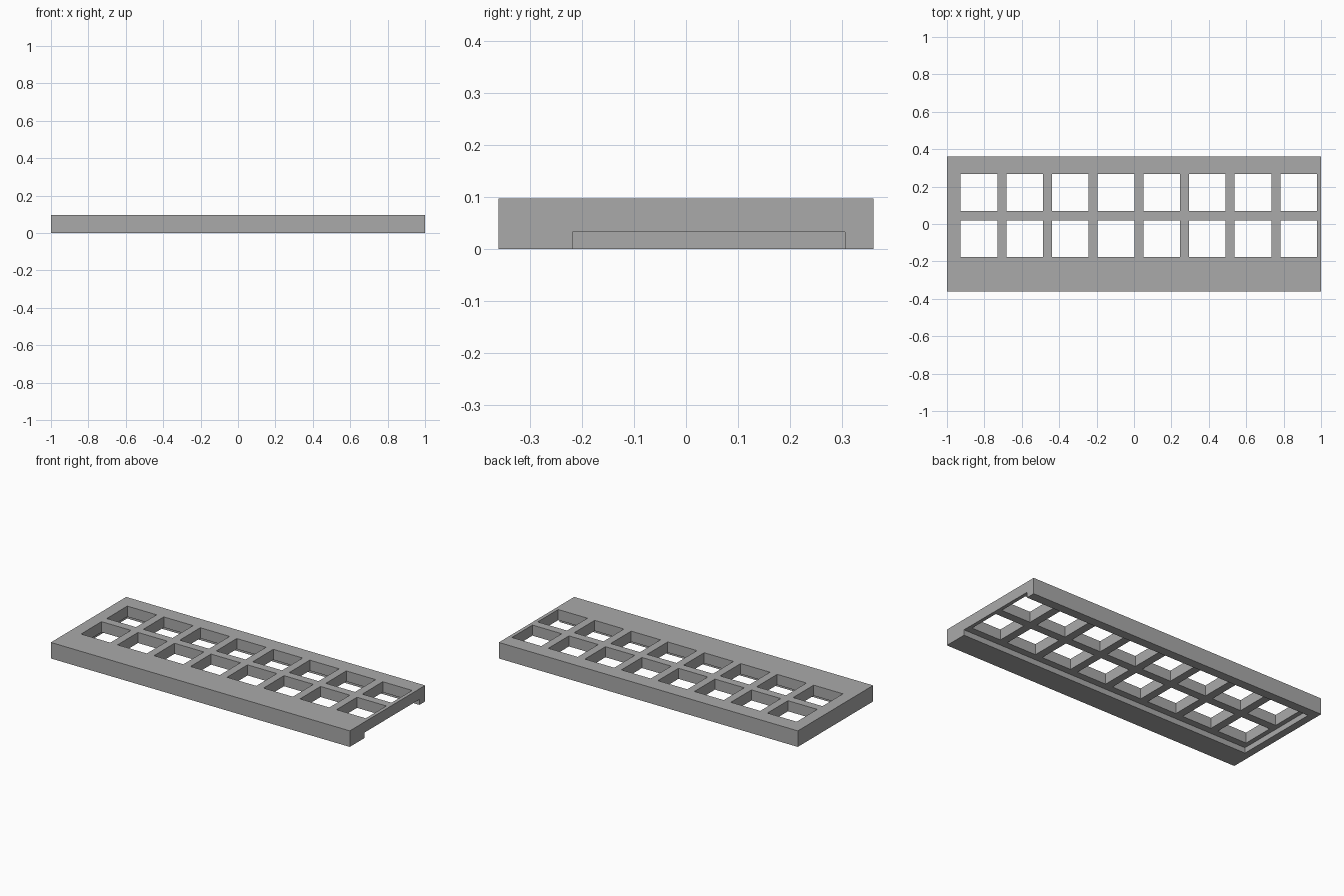
import bpy
import bmesh
from mathutils import Matrix, Vector

default_cube = bpy.data.objects.get("Cube")
if default_cube:
    bpy.data.objects.remove(default_cube, do_unlink=True)

HEIGHT = 0.097
RECESS = 0.033
HOLE = 0.196
PITCH_X, PITCH_Y = 0.2442, 0.246
FIRST_X, FIRST_Y = -0.829, -0.078


def make_boxes(name, boxes):
    """One object from a list of (low corner, high corner) boxes."""
    bm = bmesh.new()
    for low, high in boxes:
        low, high = Vector(low), Vector(high)
        place = Matrix.Translation((low + high) / 2) @ Matrix.Diagonal((*(high - low), 1))
        bmesh.ops.create_cube(bm, size=1, matrix=place)
    mesh = bpy.data.meshes.new(name)
    bm.to_mesh(mesh)
    bm.free()
    obj = bpy.data.objects.new(name, mesh)
    bpy.context.collection.objects.link(obj)
    return obj


def cut(target, cutter):
    """Subtract the cutter for good, then discard it."""
    cutter.hide_render = True
    mod = target.modifiers.new("Cut", 'BOOLEAN')
    mod.operation = 'DIFFERENCE'
    mod.solver = 'EXACT'
    mod.object = cutter
    bpy.context.view_layer.objects.active = target
    bpy.ops.object.modifier_apply(modifier=mod.name)
    bpy.data.objects.remove(cutter, do_unlink=True)


# Solid slab
plate = make_boxes("grid_plate", [((-1, -0.36, 0), (1, 0.36, HEIGHT))])

# Shallow underside channel, open at the +x end
cut(plate, make_boxes("channel_cutter", [((-0.955, -0.218, -0.1), (1.1, 0.305, RECESS))]))

# Two rows of eight square through holes
holes = []
for row in range(2):
    for col in range(8):
        x = FIRST_X + col * PITCH_X - HOLE / 2
        y = FIRST_Y + row * PITCH_Y - HOLE / 2
        holes.append(((x, y, -0.1), (x + HOLE, y + HOLE, 0.2)))
cut(plate, make_boxes("hole_cutter", holes))

# Plain grey finish
grey = bpy.data.materials.new("plain_grey")
grey.use_nodes = True
colour = (0.4, 0.4, 0.4, 1)
grey.diffuse_color = colour
grey.node_tree.nodes["Principled BSDF"].inputs["Base Color"].default_value = colour
plate.data.materials.clear()
plate.data.materials.append(grey)
